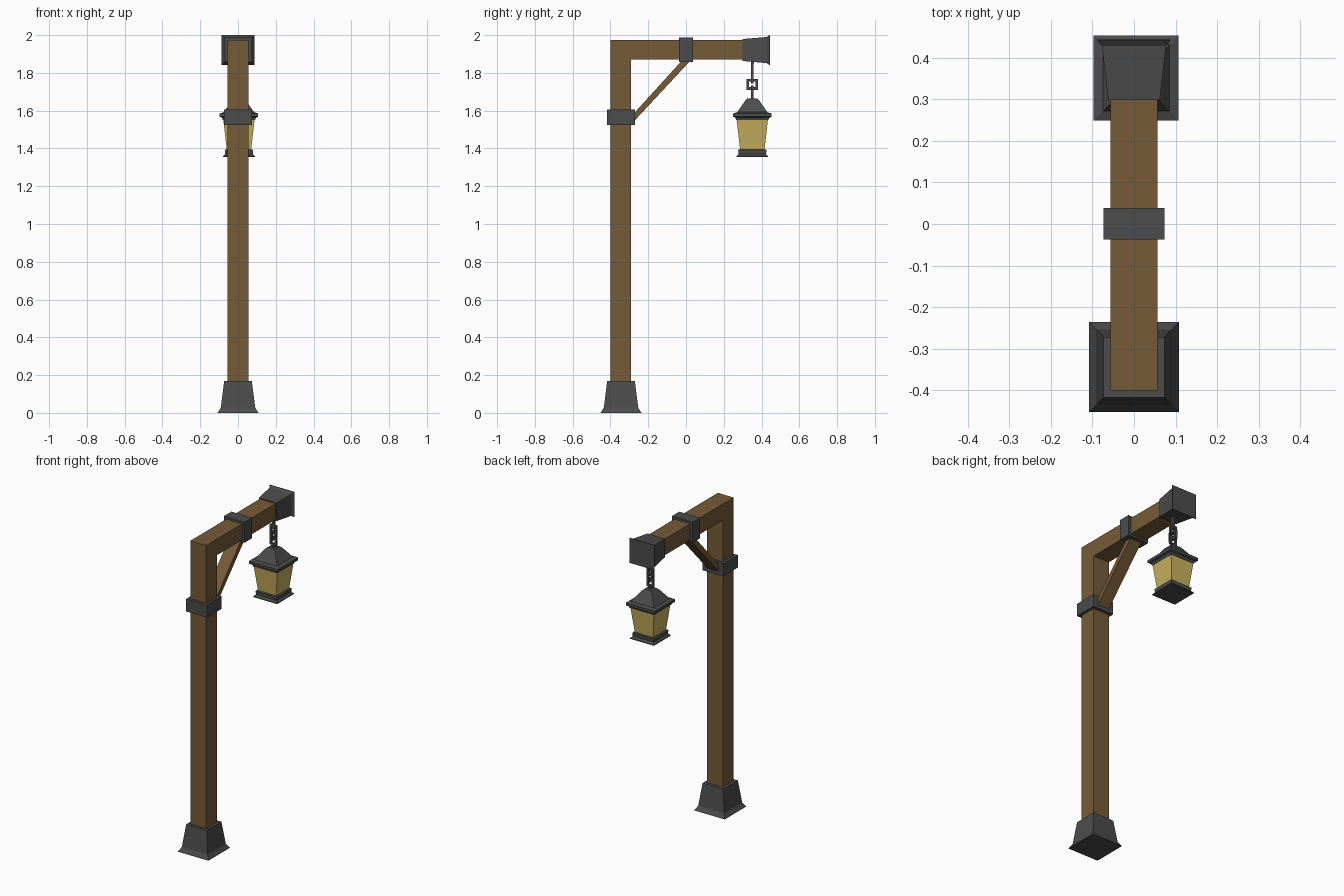
import bpy, bmesh
from mathutils import Vector

if "Cube" in bpy.data.objects:
    bpy.data.objects.remove(bpy.data.objects["Cube"])


def material(name, rgb):
    m = bpy.data.materials.new(name)
    m.diffuse_color = (*rgb, 1)
    m.use_nodes = True
    m.node_tree.nodes["Principled BSDF"].inputs["Base Color"].default_value = m.diffuse_color
    return m


WOOD = material("brown wood", (0.18, 0.105, 0.04))
IRON = material("dark iron", (0.072, 0.072, 0.072))
GLASS = material("yellow glass", (0.58, 0.44, 0.115))


def finish(bm, name, mat):
    bmesh.ops.recalc_face_normals(bm, faces=bm.faces[:])
    me = bpy.data.meshes.new(name)
    bm.to_mesh(me)
    bm.free()
    me.materials.append(mat)
    ob = bpy.data.objects.new(name, me)
    bpy.context.collection.objects.link(ob)
    return ob


def loft(name, mat, origin, rings, axis='Z'):
    """Stack of rectangles (half width, half depth, distance along axis)."""
    bm = bmesh.new()
    loops = []
    for a, b, t in rings:
        loop = []
        for sx, sy in ((-1, -1), (1, -1), (1, 1), (-1, 1)):
            p = (sx * a, sy * b, t) if axis == 'Z' else (sx * a, t, sy * b)
            loop.append(bm.verts.new(Vector(origin) + Vector(p)))
        loops.append(loop)
    for lo, hi in zip(loops, loops[1:]):
        for i in range(4):
            j = (i + 1) % 4
            bm.faces.new((lo[i], lo[j], hi[j], hi[i]))
    bm.faces.new(loops[0])
    bm.faces.new(loops[-1])
    return finish(bm, name, mat)


def extrude_side(name, mat, profile, half):
    """Profile in (y, z), extruded symmetrically along x."""
    bm = bmesh.new()
    f = bm.faces.new([bm.verts.new((-half, y, z)) for y, z in profile])
    new = bmesh.ops.extrude_face_region(bm, geom=[f])["geom"]
    vs = [v for v in new if isinstance(v, bmesh.types.BMVert)]
    bmesh.ops.translate(bm, verts=vs, vec=(2 * half, 0, 0))
    return finish(bm, name, mat)


def square_link(name, centre, hw, hh, t, plane):
    """Square chain link made of four bars, lying in the 'x' or 'y' plane with z."""
    bm = bmesh.new()
    bars = [(s * (hw - t / 2), 0, t, 2 * hh) for s in (-1, 1)]
    bars += [(0, s * (hh - t / 2), 2 * hw - 2 * t, t) for s in (-1, 1)]
    for u, w, su, sw in bars:
        vs = bmesh.ops.create_cube(bm, size=1)["verts"]
        for v in vs:
            a, d, c = v.co.x * su + u, v.co.y * t, v.co.z * sw + w
            v.co = Vector(centre) + Vector((a, d, c) if plane == 'x' else (d, a, c))
    return finish(bm, name, IRON)


# Post and arm as one angled beam
extrude_side("post_and_arm", WOOD, [(-0.4, 0.02), (-0.29, 0.02), (-0.29, 1.87),
             (0.42, 1.87), (0.42, 1.973), (-0.4, 1.973)], 0.056)
# Diagonal brace
extrude_side("brace", WOOD, [(-0.288, 1.53), (-0.288, 1.572), (-0.022, 1.865), (0.024, 1.865)], 0.04)

# Iron foot, collars and end cap
PY = -0.344
loft("foot", IRON, (0, PY, 0), [(0.108, 0.108, 0), (0.091, 0.091, 0.028), (0.073, 0.073, 0.17)])
loft("post_collar", IRON, (0, PY, 0), [(0.073, 0.073, 1.525), (0.073, 0.073, 1.605)])
loft("arm_collar", IRON, (0, 0, 1.922), [(0.073, 0.065, -0.037), (0.073, 0.065, 0.038)], 'Y')
loft("arm_end_cap", IRON, (0, 0, 1.921), [(0.062, 0.058, 0.298), (0.077, 0.069, 0.428),
     (0.088, 0.079, 0.441), (0.088, 0.079, 0.445)], 'Y')

# Hanging chain
LX, LY = 0.005, 0.351
loft("hook_rod", IRON, (LX, LY, 0), [(0.007, 0.007, 1.78), (0.008, 0.008, 1.88)])
square_link("upper_link", (LX, LY, 1.775), 0.024, 0.03, 0.012, 'x')
square_link("middle_link", (LX, LY, 1.739), 0.031, 0.029, 0.014, 'y')
square_link("lower_link", (LX, LY, 1.705), 0.024, 0.028, 0.012, 'x')
loft("lantern_rod", IRON, (LX, LY, 0), [(0.007, 0.007, 1.65), (0.007, 0.007, 1.685)])

# Lantern
loft("lantern_roof", IRON, (LX, LY, 0), [(r, r, z) for r, z in (
     (0.085, 1.55), (0.09, 1.563), (0.102, 1.568), (0.102, 1.585), (0.08, 1.592), (0.036, 1.655), (0.026, 1.664))])
loft("lantern_glass", GLASS, (LX, LY, 0), [(0.063, 0.063, 1.38), (0.083, 0.083, 1.555)])
loft("lantern_base", IRON, (LX, LY, 0), [(r, r, z) for r, z in (
     (0.084, 1.354), (0.084, 1.359), (0.073, 1.37), (0.075, 1.392), (0.068, 1.395))])
